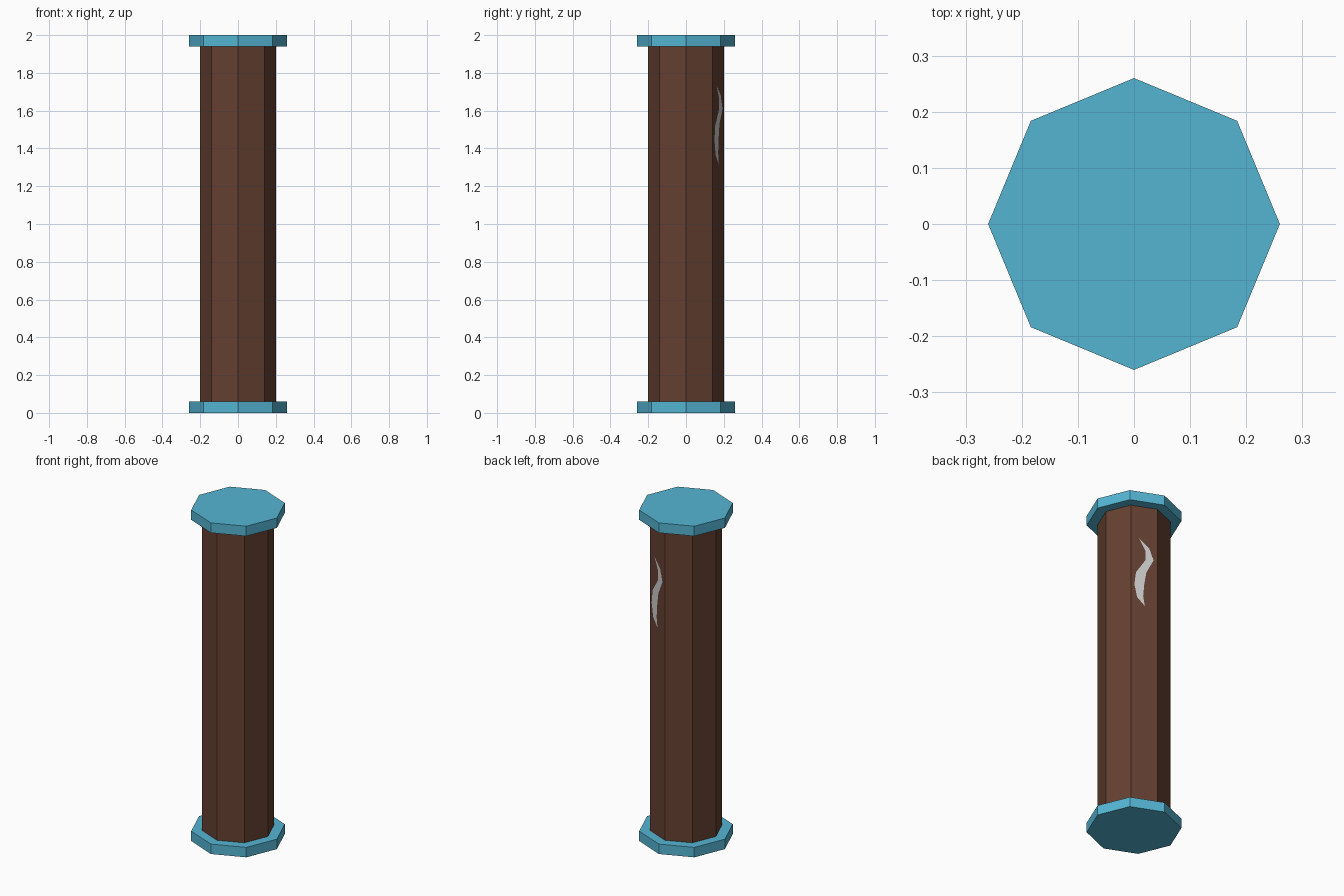
import bpy, bmesh
from math import sin, cos, radians
from mathutils import Vector

if "Cube" in bpy.data.objects:
    bpy.data.objects.remove(bpy.data.objects["Cube"])


def material(name, color):
    m = bpy.data.materials.new(name)
    m.diffuse_color = (*color, 1)
    m.use_nodes = True
    m.node_tree.nodes["Principled BSDF"].inputs["Base Color"].default_value = m.diffuse_color
    return m


def octagon(name, radius, z0, z1, mat):
    bpy.ops.mesh.primitive_cylinder_add(vertices=8, radius=radius, depth=z1 - z0,
                                        location=(0, 0, (z0 + z1) / 2))
    ob = bpy.context.object
    ob.name = name
    ob.data.materials.append(mat)
    return ob


wood = material("wood", (0.127, 0.051, 0.03))
blue = material("blue", (0.09, 0.46, 0.65))

# Column and its two end plates
octagon("column", 0.2, 0.06, 1.94, wood)
octagon("base_plate", 0.26, 0, 0.06, blue)
octagon("top_plate", 0.26, 1.94, 2, blue)

# Curved scratch lying on one back facet: (fraction across facet, height)
outline = [(0.31, 1.735), (0.69, 1.682), (0.85, 1.611), (0.58, 1.529),
           (0.50, 1.452), (0.46, 1.376), (0.52, 1.315), (0.23, 1.364),
           (0.13, 1.443), (0.19, 1.520), (0.54, 1.604), (0.54, 1.666)]
a = Vector((0.2 * cos(radians(45)), 0.2 * sin(radians(45)), 0))
b = Vector((0, 0.2, 0))
out = (a + b).normalized() * 0.002
bm = bmesh.new()
v = [bm.verts.new(a.lerp(b, t) + out + Vector((0, 0, z))) for t, z in outline]

# Strip of faces between the two edges of the scratch, from top tip to bottom tip
right, left = v[1:6], [v[11], v[10], v[9], v[8], v[7]]
bm.faces.new((v[0], left[0], right[0]))
for i in range(4):
    bm.faces.new((right[i], left[i], left[i + 1], right[i + 1]))
bm.faces.new((right[4], left[4], v[6]))
bm.normal_update()
for f in bm.faces:
    if f.normal.dot(out) < 0:
        f.normal_flip()
mesh = bpy.data.meshes.new("scratch")
bm.to_mesh(mesh)
bm.free()
bpy.context.collection.objects.link(bpy.data.objects.new("scratch", mesh))
